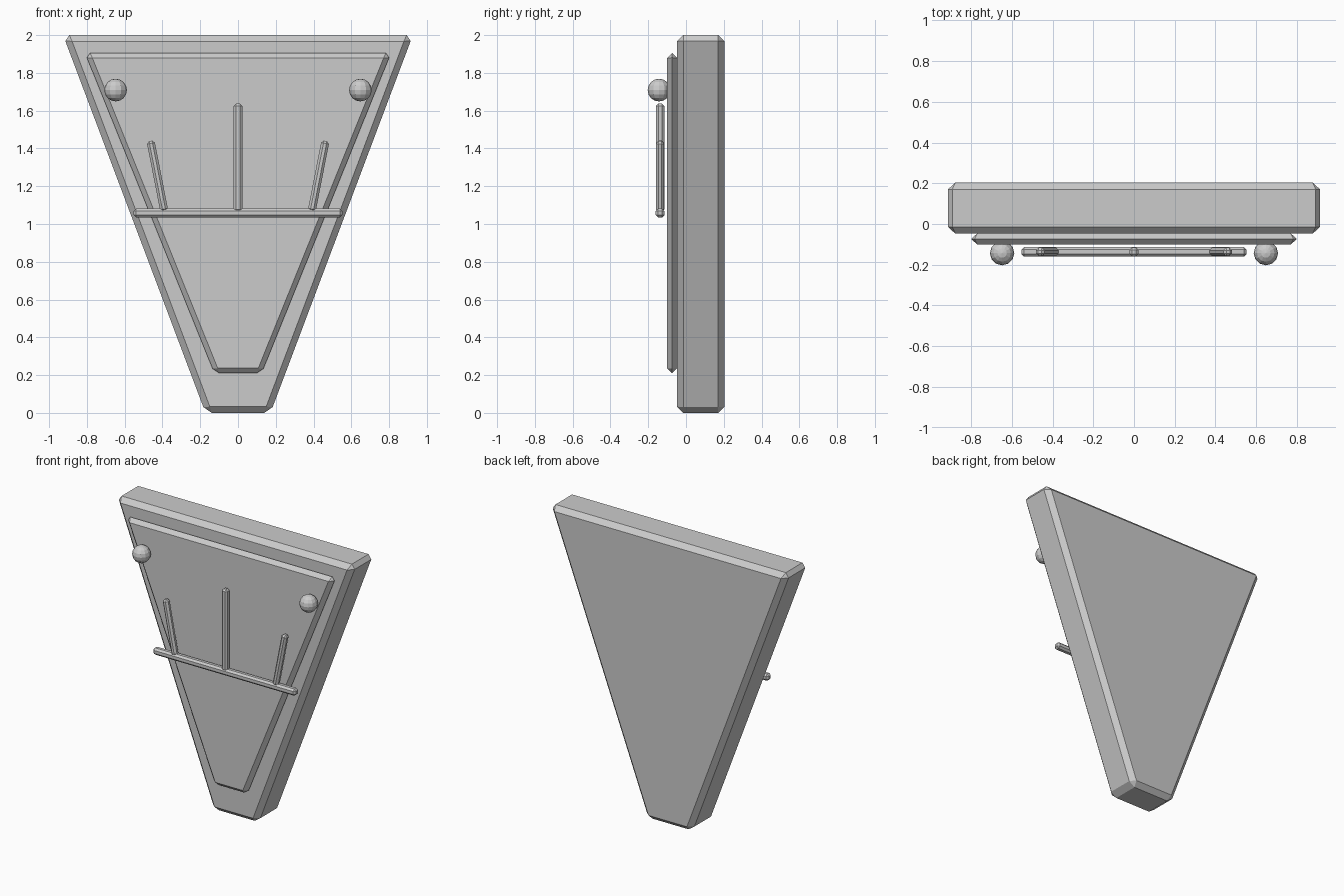
import bpy, bmesh
from math import radians
from mathutils import Vector, Matrix

if "Cube" in bpy.data.objects:
    bpy.data.objects.remove(bpy.data.objects["Cube"])


def finish(bm, name, bevel=0.0):
    if bevel:
        bmesh.ops.bevel(bm, geom=bm.edges[:], offset=bevel, segments=1,
                        affect='EDGES', offset_type='OFFSET', clamp_overlap=True)
    bmesh.ops.recalc_face_normals(bm, faces=bm.faces[:])
    mesh = bpy.data.meshes.new(name)
    bm.to_mesh(mesh)
    bm.free()
    ob = bpy.data.objects.new(name, mesh)
    bpy.context.collection.objects.link(ob)
    return ob


def tapered_slab(name, bottom, top, z0, z1, y0, y1, bevel):
    """Chamfered slab, trapezoid in the front view (bottom/top are half widths)."""
    bm = bmesh.new()
    outline = [(-bottom, z0), (bottom, z0), (top, z1), (-top, z1)]
    face = bm.faces.new([bm.verts.new((x, y0, z)) for x, z in outline])
    ext = bmesh.ops.extrude_face_region(bm, geom=[face])
    back = [g for g in ext["geom"] if isinstance(g, bmesh.types.BMVert)]
    bmesh.ops.translate(bm, verts=back, vec=(0, y1 - y0, 0))
    return finish(bm, name, bevel)


def bar(name, a, b, width, depth, y):
    """Chamfered bar between two (x, z) end points."""
    a, b = Vector((a[0], y, a[1])), Vector((b[0], y, b[1]))
    d = b - a
    zax, yax = d.normalized(), Vector((0, 1, 0))
    rot = Matrix((yax.cross(zax), yax, zax)).transposed().to_4x4()
    bm = bmesh.new()
    bmesh.ops.create_cube(bm, size=1)
    bmesh.ops.scale(bm, vec=(width, depth, d.length), verts=bm.verts)
    bmesh.ops.transform(bm, matrix=Matrix.Translation((a + b) / 2) @ rot, verts=bm.verts)
    return finish(bm, name, 0.013)


# Main body and raised front panel
tapered_slab("body", 0.172, 0.926, 0.0, 2.0, -0.047, 0.203, 0.033)
tapered_slab("front_panel", 0.125, 0.81, 0.21, 1.905, -0.1, -0.047, 0.0264)

# Cross bar and centre upright
bar("cross_bar", (-0.553, 1.058), (0.553, 1.058), 0.047, 0.047, -0.137)
bar("centre_upright", (0, 1.065), (0, 1.638), 0.045, 0.045, -0.137)

# Mirrored slanted uprights and round studs
for side, s in (("left", -1), ("right", 1)):
    bar(side + "_upright", (s * 0.390, 1.067), (s * 0.463, 1.44), 0.042, 0.042, -0.137)
    bm = bmesh.new()
    bmesh.ops.create_uvsphere(bm, u_segments=12, v_segments=8, radius=0.06)
    bmesh.ops.translate(bm, vec=(s * 0.648, -0.143, 1.709), verts=bm.verts)
    finish(bm, side + "_stud")
